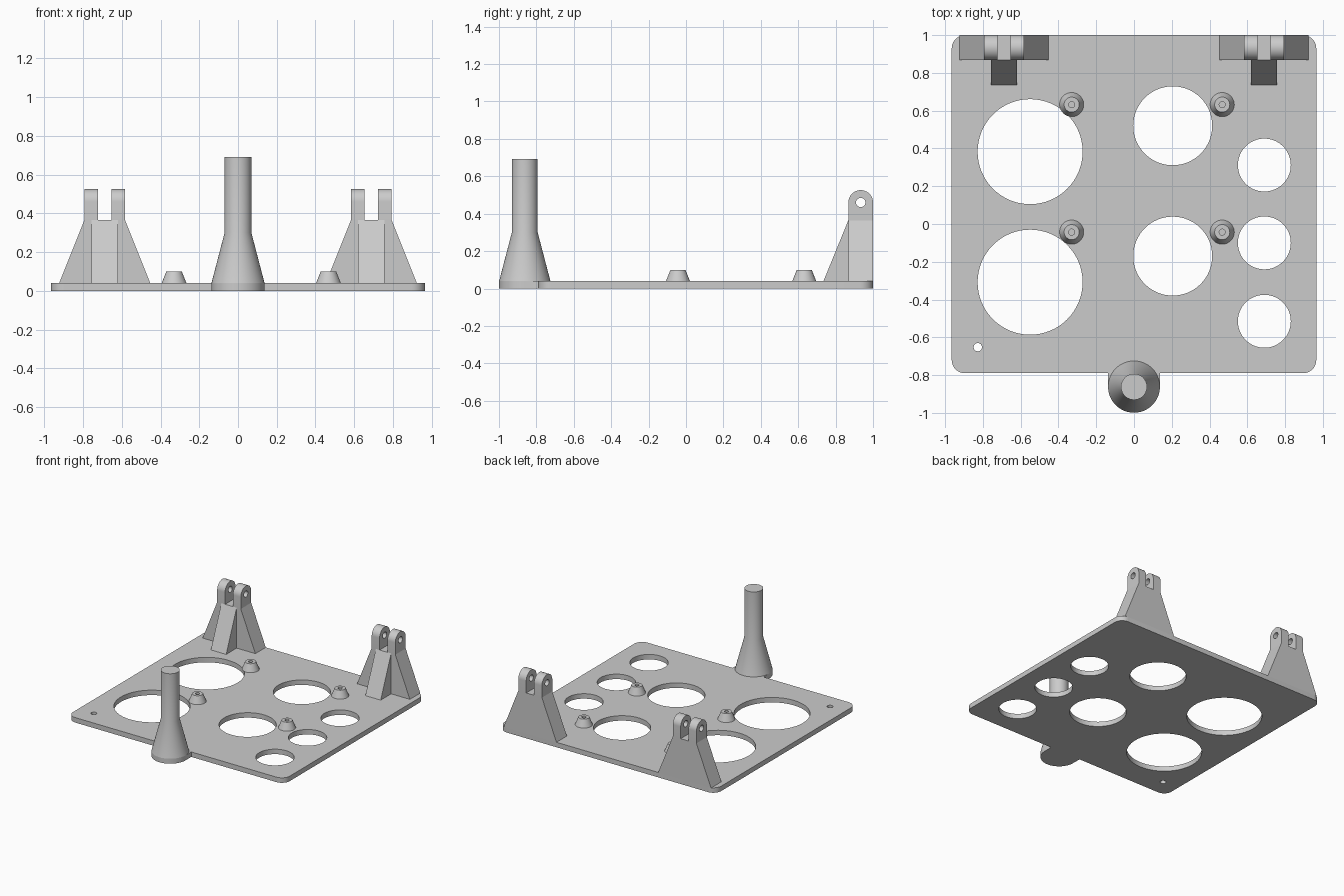
import bpy
import bmesh
from math import sin, cos, pi, radians
from mathutils import Matrix, Vector

old = bpy.data.objects.get("Cube")
if old:
    bpy.data.objects.remove(old, do_unlink=True)

grey = bpy.data.materials.new("plain grey")
grey.use_nodes = True
tone = (0.6, 0.6, 0.6, 1)
grey.diffuse_color = tone
grey.node_tree.nodes["Principled BSDF"].inputs["Base Color"].default_value = tone


def finish(name, bm):
    bmesh.ops.remove_doubles(bm, verts=bm.verts, dist=1e-5)
    bmesh.ops.recalc_face_normals(bm, faces=bm.faces)
    mesh = bpy.data.meshes.new(name)
    bm.to_mesh(mesh)
    bm.free()
    mesh.materials.append(grey)
    obj = bpy.data.objects.new(name, mesh)
    bpy.context.collection.objects.link(obj)
    bpy.ops.object.select_all(action="DESELECT")
    obj.select_set(True)
    bpy.context.view_layer.objects.active = obj
    bpy.ops.object.shade_smooth_by_angle(angle=radians(30))
    return obj


def arc(x, y, r, start, end, steps):
    angles = [radians(start + (end - start) * i / steps) for i in range(steps + 1)]
    return [(x + r * cos(a), y + r * sin(a)) for a in angles]


def circle(x, y, r, steps=64):
    return arc(x, y, r, 0, 360, steps)[:-1]


def prism(name, loops, depth, matrix=Matrix()):
    """Fill an outline with holes, then extrude it along local z."""
    bm = bmesh.new()
    for loop in loops:
        verts = [bm.verts.new((x, y, 0)) for x, y in loop]
        for i, v in enumerate(verts):
            bm.edges.new((v, verts[i - 1]))
    bmesh.ops.triangle_fill(bm, edges=bm.edges[:], use_beauty=True, normal=(0, 0, 1))
    grown = bmesh.ops.extrude_face_region(bm, geom=bm.faces[:], use_keep_orig=True)
    top = [g for g in grown["geom"] if isinstance(g, bmesh.types.BMVert)]
    bmesh.ops.translate(bm, verts=top, vec=(0, 0, depth))
    bmesh.ops.transform(bm, matrix=matrix, verts=bm.verts)
    return finish(name, bm)


def lathe(name, profile, x, y, steps=64):
    """Spin a radius and height profile around a vertical axis."""
    bm = bmesh.new()
    verts = [bm.verts.new((r, 0, z)) for r, z in profile]
    edges = [bm.edges.new(pair) for pair in zip(verts, verts[1:])]
    bmesh.ops.spin(bm, geom=verts + edges, cent=(0, 0, 0), axis=(0, 0, 1),
                   angle=2 * pi, steps=steps, use_merge=True)
    bmesh.ops.translate(bm, verts=bm.verts, vec=(x, y, 0))
    return finish(name, bm)


# Base plate with rounded corners, a front tab and round openings
W, FRONT, BACK, T, R = 0.965, -0.79, 1.0, 0.04, 0.07
POST_Y, POST_R = -0.862, 0.137
outline = arc(W - R, BACK - R, R, 0, 90, 10)
outline += arc(R - W, BACK - R, R, 90, 180, 10)
outline += arc(R - W, FRONT + R, R, 180, 270, 10)
outline += [(-POST_R, FRONT)] + arc(0, POST_Y, POST_R, 180, 360, 32) + [(POST_R, FRONT)]
outline += arc(W - R, FRONT + R, R, 270, 360, 10)
openings = [circle(-0.55, y, 0.278) for y in (0.383, -0.308)]
openings += [circle(0.205, y, 0.209) for y in (0.52, -0.17)]
openings += [circle(0.69, y, 0.14) for y in (0.312, -0.1, -0.515)]
openings.append(circle(-0.827, -0.652, 0.022, 24))
prism("base_plate", [outline] + openings, T)

# Front post with a flared foot
lathe("front_post", [(0, T), (POST_R, T), (0.069, 0.3), (0.069, 0.692), (0, 0.692)], 0, POST_Y)

# Four standoffs with pilot holes
for x in (-0.33, 0.467):
    for y in (-0.043, 0.632):
        lathe("standoff", [(0, T), (0.064, T), (0.04, 0.1), (0.016, 0.1),
                           (0.016, 0.045), (0, 0.045)], x, y, 40)

# Rear hinge brackets: tapered web, front rib and two pierced lugs
NEAR, TOP, EYE = 0.868, 0.365, 0.46
LUG_R = (BACK - NEAR) / 2
MID = BACK - LUG_R
for side, cx in (("right", -0.688), ("left", 0.688)):
    # local x, y, z become world x, z, -y
    upright = Matrix.Translation((cx, BACK, 0)) @ Matrix.Rotation(pi / 2, 4, "X")
    web = [(-0.235, T), (0.235, T), (0.105, TOP), (-0.105, TOP)]
    prism(side + "_bracket_web", [web], BACK - NEAR, upright)

    # local x, y, z become world y, z, x
    def sideways(x):
        return Matrix.Translation((x, 0, 0)) @ Matrix(
            ((0, 0, 1, 0), (1, 0, 0, 0), (0, 1, 0, 0), (0, 0, 0, 1)))

    rib = [(0.735, T), (NEAR, T), (NEAR, TOP)]
    prism(side + "_bracket_rib", [rib], 0.136, sideways(cx - 0.068))
    lug = [(NEAR, TOP), (BACK, TOP)] + arc(MID, EYE, LUG_R, 0, 180, 24)
    for start in (-0.105, 0.035):
        prism(side + "_hinge_lug", [lug, circle(MID, EYE, 0.025, 24)], 0.07,
              sideways(cx + start))
